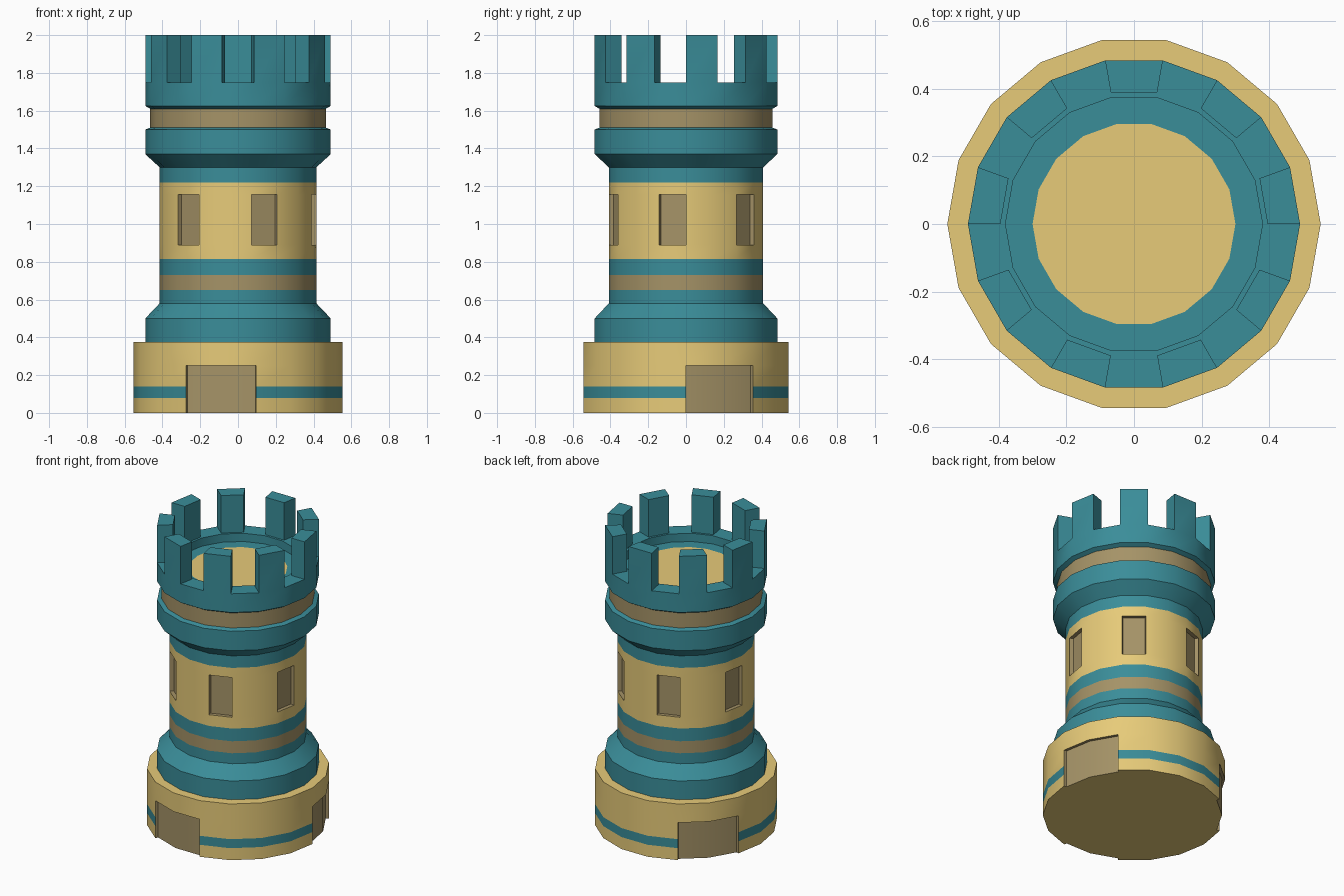
import bpy
import bmesh
import math

if "Cube" in bpy.data.objects:
    bpy.data.objects.remove(bpy.data.objects["Cube"])

SIDES = 18
STEP = 2 * math.pi / SIDES


def material(name, rgb):
    linear = [((c / 255 + 0.055) / 1.055) ** 2.4 for c in rgb] + [1.0]
    mat = bpy.data.materials.new(name)
    mat.use_nodes = True
    mat.diffuse_color = linear
    bsdf = mat.node_tree.nodes["Principled BSDF"]
    bsdf.inputs["Base Color"].default_value = linear
    bsdf.inputs["Roughness"].default_value = 0.8
    return mat


MATERIALS = [material("sand", (231, 203, 121)),
             material("teal", (58, 141, 153)),
             material("brown", (165, 147, 103))]
SAND, TEAL, BROWN = range(3)


def lathe(profile):
    """Spin (radius, z, colour of the band above) points; radius 0 closes with a cap."""
    bm = bmesh.new()
    bands, previous, colour = [], None, SAND
    for radius, z, next_colour in profile:
        if radius == 0:
            bm.faces.new(previous).material_index = colour
            break
        ring = [bm.verts.new((radius * math.cos(i * STEP), radius * math.sin(i * STEP), z))
                for i in range(SIDES)]
        if previous:
            band = []
            for i in range(SIDES):
                j = (i + 1) % SIDES
                face = bm.faces.new((previous[i], previous[j], ring[j], ring[i]))
                face.material_index = colour
                band.append(face)
            bands.append(band)
        previous, colour = ring, next_colour
    return bm, bands


def push(bm, faces, colour, scale=1.0, lift=0.0):
    """Extrude faces radially by a scale and upward by a lift, leaving the old place open."""
    before = set(bm.faces)
    result = bmesh.ops.extrude_face_region(bm, geom=faces)
    for v in result["geom"]:
        if isinstance(v, bmesh.types.BMVert):
            v.co.x *= scale
            v.co.y *= scale
            v.co.z += lift
    for face in bm.faces:
        if face not in before:
            face.material_index = colour
    covered = [f for f in faces if f.is_valid]
    bmesh.ops.delete(bm, geom=covered, context="FACES")


def finish(bm, name):
    mesh = bpy.data.meshes.new(name)
    bm.to_mesh(mesh)
    bm.free()
    for mat in MATERIALS:
        mesh.materials.append(mat)
    obj = bpy.data.objects.new(name, mesh)
    bpy.context.collection.objects.link(obj)
    bpy.ops.object.select_all(action="DESELECT")
    obj.select_set(True)
    bpy.context.view_layer.objects.active = obj
    bpy.ops.object.shade_smooth_by_angle(angle=math.radians(30))


# Base with a painted stripe and three recessed doorways, each two sides wide
bm, bands = lathe([(0.552, 0, SAND), (0.552, 0.08, TEAL), (0.552, 0.14, SAND),
                   (0.552, 0.25, SAND), (0.552, 0.375, SAND), (0, 0.375, SAND)])
for first in (0, 6, 12):
    push(bm, [band[first + k] for band in bands[:3] for k in (0, 1)], BROWN, scale=0.965)
underside = [f for f in bm.faces if all(v.co.z < 0.001 for v in f.verts)]
bmesh.ops.delete(bm, geom=underside, context="FACES")

# Underside follows the notched outline of the doorways
rim = [e for e in bm.edges if e.is_boundary]
for face in bmesh.ops.holes_fill(bm, edges=rim, sides=0)["faces"]:
    face.material_index = SAND
bmesh.ops.recalc_face_normals(bm, faces=bm.faces[:])
finish(bm, "base")

# Shaft with sloped foot, coloured bands and six recessed windows
bm, bands = lathe([(0.491, 0.375, TEAL), (0.491, 0.50, TEAL), (0.415, 0.58, TEAL),
                   (0.415, 0.65, BROWN), (0.415, 0.73, TEAL), (0.415, 0.815, SAND),
                   (0.415, 0.89, SAND), (0.415, 1.155, SAND), (0.415, 1.22, TEAL),
                   (0.415, 1.30, TEAL)])
for sector in range(2, SIDES, 3):
    push(bm, [bands[6][sector]], BROWN, scale=0.94)
finish(bm, "shaft")

# Crown: flared collar, brown neck, parapet with sunken floor, nine merlons
bm, bands = lathe([(0.415, 1.30, TEAL), (0.491, 1.37, TEAL), (0.491, 1.50, TEAL),
                   (0.465, 1.51, BROWN), (0.465, 1.61, TEAL), (0.491, 1.625, TEAL),
                   (0.491, 1.75, TEAL), (0.395, 1.75, TEAL), (0.38, 1.75, TEAL),
                   (0.38, 1.695, TEAL), (0.30, 1.695, SAND), (0, 1.695, SAND)])
for sector in range(0, SIDES, 2):
    push(bm, [bands[6][sector]], TEAL, lift=0.25)
finish(bm, "crown")
